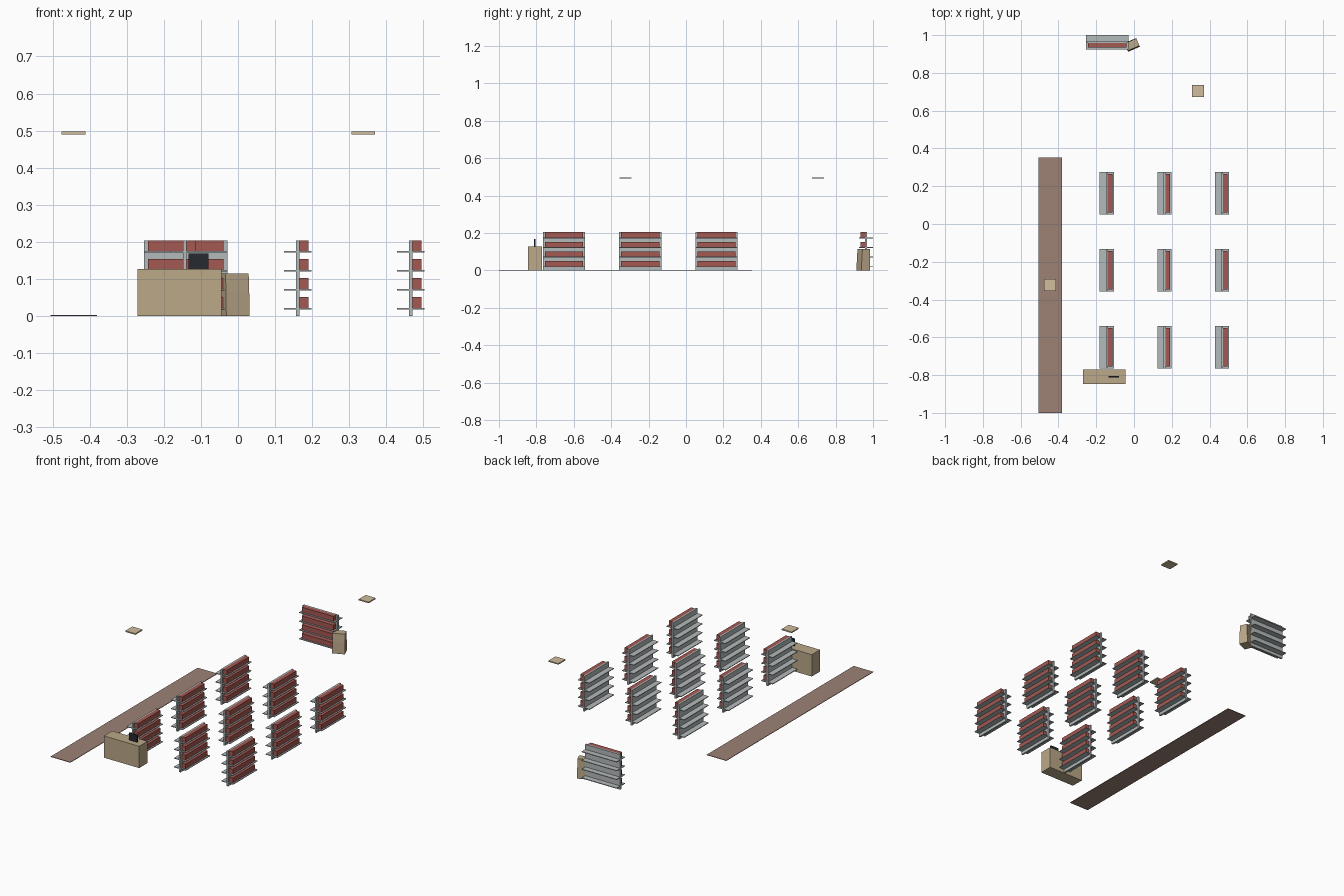
import bpy
import bmesh
from math import radians
from mathutils import Matrix, Vector

cube = bpy.data.objects.get("Cube")
if cube:
    bpy.data.objects.remove(cube, do_unlink=True)


def material(name, rgb):
    """Flat material from 0-255 display values."""
    lin = [((c / 255 + 0.055) / 1.055) ** 2.4 for c in rgb]
    m = bpy.data.materials.new(name)
    m.use_nodes = True
    m.diffuse_color = (*lin, 1)
    m.node_tree.nodes["Principled BSDF"].inputs["Base Color"].default_value = (*lin, 1)
    return m


METAL = material("shelf grey", (180, 186, 186))
GOODS = material("goods red", (165, 88, 82))
WOOD = material("counter tan", (187, 168, 137))
LAMP = material("lamp cream", (208, 189, 157))
MAT = material("walkway brown", (157, 130, 118))
DARK = material("screen black", (38, 41, 48))


def add_box(bm, lo, hi, index=0):
    lo, hi = Vector(lo), Vector(hi)
    place = Matrix.Translation((lo + hi) / 2) @ Matrix.Diagonal((*(hi - lo), 1))
    made = bmesh.ops.create_cube(bm, size=1, matrix=place)
    for f in {f for v in made["verts"] for f in v.link_faces}:
        f.material_index = index


def finish(bm, name, mats):
    mesh = bpy.data.meshes.new(name)
    bm.to_mesh(mesh)
    bm.free()
    for m in mats:
        mesh.materials.append(m)
    return place_object(mesh, name)


def place_object(mesh, name, loc=(0, 0, 0), turn=0):
    ob = bpy.data.objects.new(name, mesh)
    bpy.context.collection.objects.link(ob)
    ob.location = loc
    ob.rotation_euler.z = radians(turn)
    return ob


def box(name, lo, hi, mat):
    bm = bmesh.new()
    add_box(bm, lo, hi)
    return finish(bm, name, [mat])


# Shelf unit: back panel, four double-sided shelves, goods on the +x side
HALF, GOODS_HALF = 0.1125, 0.102
bm = bmesh.new()
add_box(bm, (-0.005, -HALF, 0), (0.005, HALF, 0.204))
for i in range(4):
    z = 0.018 + 0.051 * i
    add_box(bm, (-0.0375, -HALF, z), (0.0375, HALF, z + 0.004))
    add_box(bm, (0.005, -GOODS_HALF, z + 0.004), (0.029, GOODS_HALF, z + 0.033), 1)
first = finish(bm, "shelf_unit_back", [METAL, GOODS])
first.location = (-0.141, 0.9625, 0)
first.rotation_euler.z = radians(-90)

# Three by three grid of shelf units
for col in range(3):
    for row in range(3):
        place_object(first.data, f"shelf_unit_{col + 1}_{row + 1}",
                     (-0.144 + 0.305 * col, 0.163 - 0.4075 * row, 0))

# Counter with screen
box("counter", (-0.271, -0.846, 0), (-0.044, -0.77, 0.127), WOOD)
box("counter_screen", (-0.134, -0.813, 0.127), (-0.08, -0.805, 0.168), DARK)

# Floor walkway
box("walkway", (-0.506, -1, 0), (-0.38, 0.352, 0.003), MAT)

# Hanging lamps
for i, (x, y) in enumerate([(-0.444, -0.324), (0.338, 0.705)]):
    box(f"ceiling_lamp_{i + 1}", (x - 0.032, y - 0.032, 0.49),
        (x + 0.032, y + 0.032, 0.497), LAMP)

# Kiosk: side profile with a sloped front, extruded across its width
profile = [(-0.025, 0), (0.025, 0), (0.023, 0.115), (-0.019, 0.115), (-0.023, 0.065)]
bm = bmesh.new()
side = bm.faces.new([bm.verts.new((-0.034, y, z)) for y, z in profile])
ext = bmesh.ops.extrude_face_region(bm, geom=[side], use_keep_orig=True)
bmesh.ops.translate(bm, vec=(0.068, 0, 0),
                    verts=[g for g in ext["geom"] if isinstance(g, bmesh.types.BMVert)])
bmesh.ops.recalc_face_normals(bm, faces=bm.faces)
kiosk = finish(bm, "kiosk", [WOOD])
kiosk.location = (-0.01, 0.948, 0)
kiosk.rotation_euler.z = radians(23)
